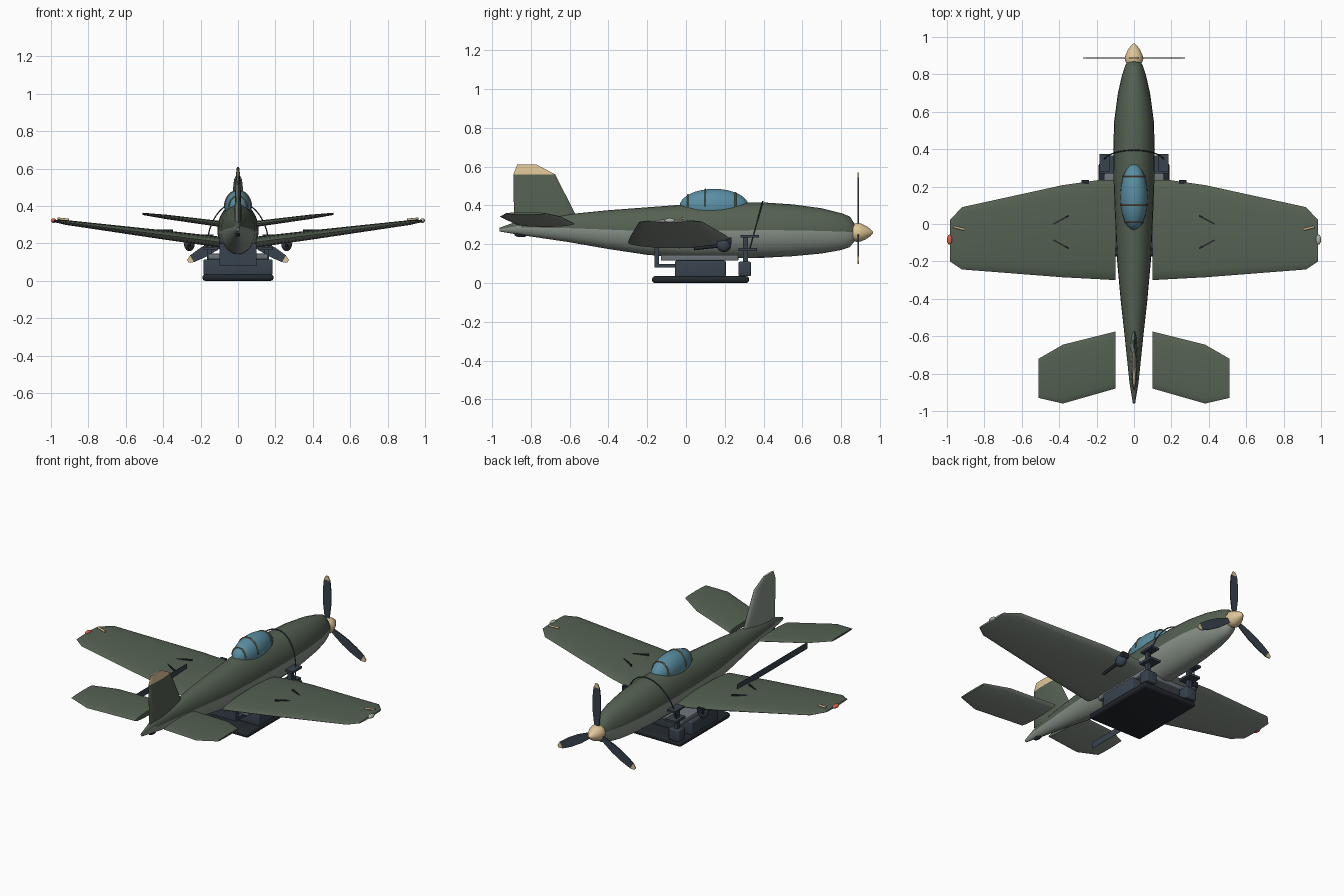
import bpy, bmesh, math
from mathutils import Matrix

if "Cube" in bpy.data.objects:
    bpy.data.objects.remove(bpy.data.objects["Cube"])


def material(name, r, g, b):
    m = bpy.data.materials.new(name)
    m.use_nodes = True
    m.diffuse_color = (r, g, b, 1)
    m.node_tree.nodes["Principled BSDF"].inputs["Base Color"].default_value = (r, g, b, 1)
    return m


GREEN = material("dark green", .09, .12, .085)
GREY = material("belly grey", .25, .29, .25)
GLASS = material("canopy blue", .1, .27, .36)
TAN = material("tan", .74, .56, .31)
SLATE = material("slate", .04, .055, .075)
BLACK = material("black", .016, .021, .027)
BROWN = material("frame brown", .3, .19, .08)
RED = material("red lamp", .75, .12, .08)
PALE = material("pale grey", .4, .45, .42)
STEEL = material("steel", .15, .17, .19)


def finish(name, bm, mats, rule=None, angle=35):
    """Turn a bmesh into a smooth-by-angle object, with a colour rule on face centres."""
    bmesh.ops.recalc_face_normals(bm, faces=bm.faces)
    if rule:
        for f in bm.faces:
            f.material_index = int(rule(f.calc_center_median()))
    me = bpy.data.meshes.new(name)
    bm.to_mesh(me)
    bm.free()
    for m in mats:
        me.materials.append(m)
    ob = bpy.data.objects.new(name, me)
    bpy.context.collection.objects.link(ob)
    bpy.ops.object.select_all(action="DESELECT")
    ob.select_set(True)
    bpy.context.view_layer.objects.active = ob
    bpy.ops.object.shade_smooth_by_angle(angle=math.radians(angle))
    return ob


def loft(name, rings, mats, rule=None, turn=None):
    """Skin a list of equal-length point rings and cap both ends."""
    bm = bmesh.new()
    loops = [[bm.verts.new(p) for p in ring] for ring in rings]
    n = len(loops[0])
    for a, b in zip(loops, loops[1:]):
        for i in range(n):
            j = (i + 1) % n
            bm.faces.new((a[i], a[j], b[j], b[i]))
    bm.faces.new(loops[0])
    bm.faces.new(loops[-1])
    ob = finish(name, bm, mats, rule)
    if turn:
        ob.matrix_world = turn


def box(name, x, y, z, mat, bevel=0.0, spin=0.0):
    """Box from (low, high) pairs, turned about z."""
    bm = bmesh.new()
    bmesh.ops.create_cube(bm, size=1)
    bmesh.ops.scale(bm, vec=(x[1] - x[0], y[1] - y[0], z[1] - z[0]), verts=bm.verts)
    if bevel:
        bmesh.ops.bevel(bm, geom=bm.edges[:], offset=bevel, segments=3, affect="EDGES", profile=.5)
    ob = finish(name, bm, [mat])
    ob.location = [sum(p) / 2 for p in (x, y, z)]
    ob.rotation_euler.z = spin


def ball(name, centre, size, mat):
    bm = bmesh.new()
    bmesh.ops.create_uvsphere(bm, u_segments=24, v_segments=16, radius=1)
    bmesh.ops.transform(bm, matrix=Matrix.Translation(centre) @ Matrix.Diagonal((*size, 1)), verts=bm.verts)
    finish(name, bm, [mat])


def tube(name, points, radius, mat):
    cu = bpy.data.curves.new(name, "CURVE")
    cu.dimensions = "3D"
    cu.bevel_depth = radius
    cu.bevel_resolution = 2
    cu.use_fill_caps = True
    sp = cu.splines.new("POLY")
    sp.points.add(len(points) - 1)
    for p, q in zip(sp.points, points):
        p.co = (*q, 1)
    cu.materials.append(mat)
    bpy.context.collection.objects.link(bpy.data.objects.new(name, cu))


def ellipse(y, zc, rx, rz, n=24):
    return [(rx * math.cos(k * math.tau / n), y, zc + rz * math.sin(k * math.tau / n)) for k in range(n)]


def airfoil(lead, trail, half, n=20):
    """(along, across) points of a symmetric, rounded section."""
    out = []
    for k in range(n):
        a = k * math.tau / n
        out.append((lead + (trail - lead) * (1 - math.cos(a)) / 2, half * math.sin(a)))
    return out


def panel(name, side, table, z0, slope):
    """Wing-like surface with dihedral: green above, grey below."""
    def mid(x):
        return z0 + (abs(x) - .1) * slope
    loft(name, [[(side * x, p, mid(x) + h) for p, h in airfoil(l, t, d)] for x, l, t, d in table],
         [GREEN, GREY], lambda c: c.z < mid(c.x))


# Fuselage: y, bottom, top, half width
stations = [(-.96, .265, .285, .006), (-.85, .247, .325, .024), (-.6, .21, .355, .05), (-.4, .175, .375, .072),
            (-.2, .145, .39, .09), (0, .13, .405, .1), (.2, .128, .413, .108), (.4, .13, .415, .111),
            (.55, .138, .405, .106), (.7, .152, .385, .086), (.8, .17, .36, .063), (.845, .185, .342, .048),
            (.868, .215, .305, .035)]
loft("fuselage", [ellipse(y, (b + t) / 2, w, (t - b) / 2) for y, b, t, w in stations], [GREEN, GREY],
     lambda c: c.z < .265 + .024 * max(0, -c.y))

# Wings and tailplanes: span, leading edge, trailing edge, half thickness
wing = [(.1, .235, -.3, .029), (.19, .235, -.295, .028), (.38, .208, -.285, .025),
        (.92, .09, -.243, .013), (.985, .02, -.2, .006)]
tailplane = [(.1, -.575, -.88, .016), (.38, -.645, -.96, .012), (.51, -.72, -.93, .006)]
for side, word in ((1, "left"), (-1, "right")):
    def span(a, b):
        return tuple(sorted((side * a, side * b)))
    panel(word + "_wing", side, wing, .208, .127)
    panel(word + "_tailplane", side, tailplane, .305, .13)

    # Wing slots, tip probes and tip lamps
    for y, tilt in ((.022, -.5), (-.108, .5)):
        box(word + "_wing_slot", span(.343, .437), (y - .004, y + .004), (.25, .274), BLACK, spin=side * tilt)
    tube(word + "_tip_probe", [(side * .905, -.03, .327), (side * .965, -.015, .333)], .006, TAN)
    ball(word + "_tip_lamp", (side * .986, -.083, .322), (.014, .027, .012), PALE if side > 0 else RED)

    # Ball and rod under each wing
    ball(word + "_wing_ball", (side * .26, .195, .195), (.028, .038, .036), SLATE)
    tube(word + "_wing_rod", [(side * .26, .04, .177), (side * .26, .14, .188), (side * .26, .2, .195)], .009, BLACK)
    box(word + "_ball_mount", span(.24, .28), (.18, .235), (.2, .235), BLACK)

    # Front cradle posts
    box(word + "_front_block", span(.11, .185), (.27, .335), (.035, .11), SLATE, .008)
    box(word + "_front_post", span(.14, .165), (.295, .32), (.1, .245), SLATE)
    box(word + "_front_pad", span(.13, .185), (.28, .375), (.235, .247), SLATE)
    box(word + "_front_shelf", span(.11, .185), (.27, .365), (.165, .18), SLATE)

# Fin: z, leading edge, trailing edge, half thickness; grey right side, tan cap on the left side
fin = [(.28, -.53, -.885, .02), (.365, -.575, -.887, .019), (.56, -.675, -.89, .012), (.61, -.77, -.87, .006)]
loft("fin", [[(h, p, z) for p, h in airfoil(l, t, d)] for z, l, t, d in fin], [GREEN, TAN, GREY],
     lambda c: 2 if c.x < -.0005 else c.z > .56)

# Canopy and its hoops
ball("canopy", (0, .145, .395), (.073, .178, .09), GLASS)
arc = [math.pi * k / 24 for k in range(25)]
for y in (.01, .1, .255):
    s = math.sqrt(1 - ((y - .145) / .178) ** 2)
    tube("canopy_hoop", [(.074 * s * math.cos(a), y, .395 + .091 * s * math.sin(a)) for a in arc], .004, BROWN)

# Spinner and three-bladed propeller
nose = [(.862, .043), (.885, .05), (.905, .045), (.93, .033), (.95, .019), (.965, .003)]
loft("spinner", [ellipse(y, .26, r, r) for y, r in nose], [TAN])
blade = [(.03, .012), (.07, .019), (.14, .028), (.22, .028), (.284, .021), (.31, .008)]
for k in range(3):
    turn = Matrix.Translation((0, .888, .26)) @ Matrix.Rotation(k * math.tau / 3, 4, "Y")
    loft("propeller_blade", [[(-w, -.003, r), (w, -.003, r), (w, .003, r), (-w, .003, r)] for r, w in blade],
         [SLATE, TAN], lambda c: c.z > .285, turn)

# Tail skid and the slim side plate between wing and tailplane
ball("tail_skid", (0, -.85, .25), (.012, .035, .014), BLACK)
box("side_plate", (-.3205, -.3195), (-.75, -.05), (.25, .292), SLATE)

# Cradle: skid slab, box, deck, rear panel and tie-down hoop
box("skid_slab", (-.19, .19), (-.175, .325), (0, .035), BLACK, .015)
box("cradle_box", (-.185, .185), (-.057, .205), (.03, .115), SLATE, .008)
box("cradle_deck", (-.16, .16), (-.13, .27), (.115, .145), STEEL, .006)
box("rear_panel", (-.1, .1), (-.162, -.14), (.08, .2), SLATE)
box("rear_step", (-.1, .1), (-.15, -.05), (.08, .097), SLATE)
tube("tie_down_hoop", [(.165 * math.cos(a), .33 + .065 * math.sin(a), .18 + .24 * math.sin(a)) for a in arc],
     .0035, SLATE)
